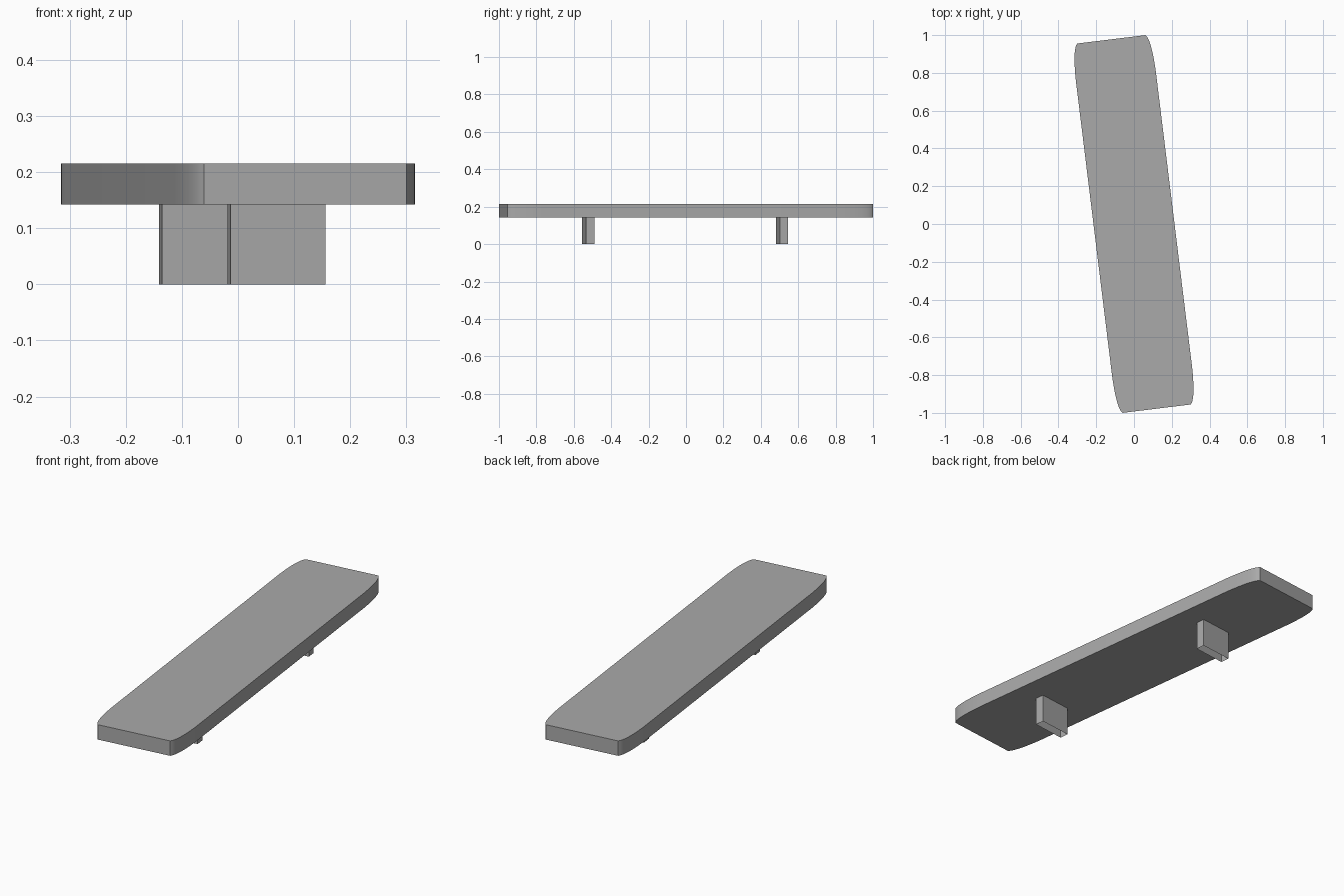
import bpy, bmesh, math
from mathutils import Matrix, Vector

if "Cube" in bpy.data.objects:
    bpy.data.objects.remove(bpy.data.objects["Cube"])

TURN = math.radians(7)
SEAT_Z, TOP_Z = 0.142, 0.215

grey = bpy.data.materials.new("plain grey")
grey.use_nodes = True
grey.diffuse_color = (0.4, 0.4, 0.4, 1)
grey.node_tree.nodes["Principled BSDF"].inputs["Base Color"].default_value = grey.diffuse_color


def prism(name, outline, z0, z1, location=(0, 0), capped=True):
    """Extrude a closed outline upward, turned about z."""
    bm = bmesh.new()
    base = bm.faces.new([bm.verts.new((x, y, z0)) for x, y in outline])
    ext = bmesh.ops.extrude_face_region(bm, geom=[base], use_keep_orig=True)["geom"]
    bmesh.ops.translate(bm, vec=(0, 0, z1 - z0),
                        verts=[g for g in ext if isinstance(g, bmesh.types.BMVert)])
    bmesh.ops.recalc_face_normals(bm, faces=bm.faces)
    if not capped:
        flat = [f for f in bm.faces if abs(f.normal.z) > 0.9]
        bmesh.ops.delete(bm, geom=flat, context="FACES_ONLY")
    bm.transform(Matrix.Translation((*location, 0)) @ Matrix.Rotation(TURN, 4, "Z"))
    mesh = bpy.data.meshes.new(name)
    bm.to_mesh(mesh)
    bm.free()
    mesh.materials.append(grey)
    obj = bpy.data.objects.new(name, mesh)
    bpy.context.collection.objects.link(obj)
    return obj


# Board: straight ends, corners easing into the long sides
a, b, c = Vector((0.182, 0.985)), Vector((0.209, 0.96)), Vector((0.213, 0.8))
corner = []
for i in range(9):
    t = i / 8
    corner.append(a * (1 - t) ** 2 + b * 2 * t * (1 - t) + c * t * t)
side = [(p.x, p.y) for p in corner] + [(p.x, -p.y) for p in reversed(corner)]
board = prism("seat_board", side + [(-x, -y) for x, y in side], SEAT_Z, TOP_Z)
bpy.ops.object.select_all(action="DESELECT")
board.select_set(True)
bpy.context.view_layer.objects.active = board
bpy.ops.object.shade_smooth_by_angle(angle=math.radians(30))

# Legs: hollow box sleeves, open underneath
w, d = 0.085, 0.0225
box = [(-w, -d), (w, -d), (w, d), (-w, d)]
for name, spot in (("front_leg", (0.0685, -0.5225)), ("back_leg", (-0.0535, 0.5135))):
    prism(name, box, 0, SEAT_Z, spot, capped=False)
